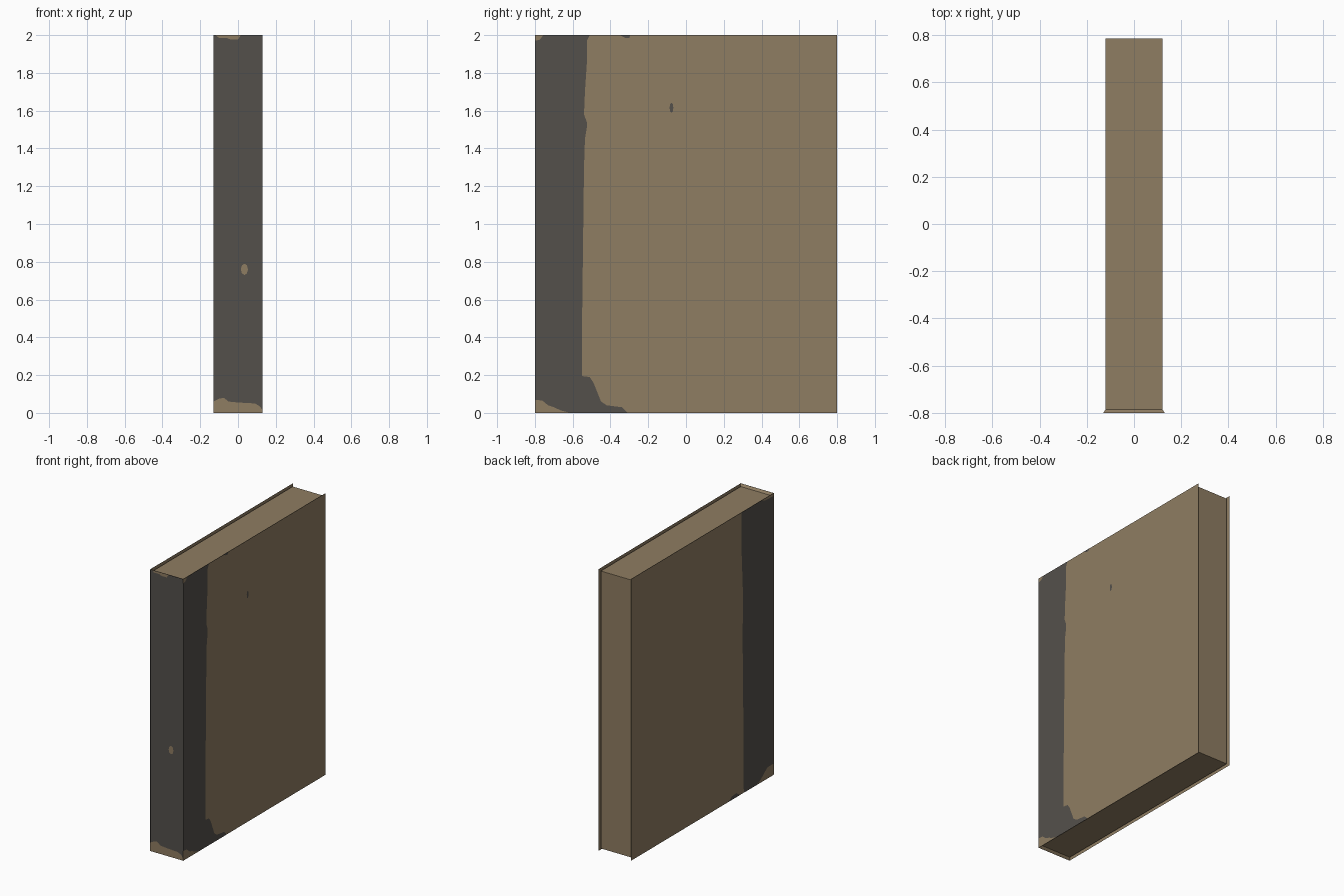
import bpy, math

if "Cube" in bpy.data.objects:
    bpy.data.objects.remove(bpy.data.objects["Cube"])

W, D, H = 0.13, 0.80, 2.0      # half width, half depth, height of the cover
PW, PD, PZ = 0.12, 0.785, 0.015  # page block half width, half depth, z inset
LIFT = 0.0005                  # spacing of the painted plates


def material(name, srgb):
    lin = [((c / 255 + 0.055) / 1.055) ** 2.4 for c in srgb]
    m = bpy.data.materials.new(name)
    m.diffuse_color = (*lin, 1)
    m.use_nodes = True
    m.node_tree.nodes["Principled BSDF"].inputs["Base Color"].default_value = m.diffuse_color
    return m


tan = material("worn tan", (143, 125, 98))
dark = material("dark leather", (84, 80, 75))


def mesh_object(name, verts, faces, mat):
    me = bpy.data.meshes.new(name)
    me.from_pydata(verts, [], faces)
    me.materials.append(mat)
    ob = bpy.data.objects.new(name, me)
    bpy.context.collection.objects.link(ob)
    return ob


def plate(name, side, outline, mat, layer=0):
    """Flat sheet on the right, left or spine plane; outline is (u, z)."""
    off = (layer - 2) * LIFT
    if side == "spine":
        pts, out = [(u, -D - off, z) for u, z in outline], (0, -1, 0)
    else:
        s = 1 if side == "right" else -1
        pts, out = [(s * (W + off), u, z) for u, z in outline], (s, 0, 0)
    ob = mesh_object(name, pts, [range(len(pts))], mat)
    n = ob.data.polygons[0].normal
    if sum(a * b for a, b in zip(n, out)) < 0:
        ob.data.flip_normals()
    return ob


def spot(u, z, ru, rz):
    return [(u + ru * math.cos(math.tau * i / 8), z + rz * math.sin(math.tau * i / 8))
            for i in range(8)]


# page block, flaring out to meet the spine
rings = [(W, -D, 0), (PW, -PD, PZ), (PW, PD, PZ)]
verts = [(x, y, z) for w, y, i in rings
         for x, z in ((-w, i), (w, i), (w, H - i), (-w, H - i))]
faces = [(r * 4 + k, r * 4 + (k + 1) % 4, r * 4 + 4 + (k + 1) % 4, r * 4 + 4 + k)
         for r in range(2) for k in range(4)] + [(11, 10, 9, 8)]
pages = mesh_object("page_block", verts, faces, tan)
pages.data.flip_normals()

# thin cover boards and spine
board = [(-D, 0), (D, 0), (D, H), (-D, H)]
plate("right_cover", "right", board, tan)
plate("left_cover", "left", board, tan)
plate("spine", "spine", [(-W, 0), (W, 0), (W, H), (-W, H)], dark, 1)

# dark leather wrapped over the right cover, with its ragged edge
plate("right_leather", "right", [
    (-D, 0), (-.31, 0), (-.34, .03), (-.42, .04), (-.45, .06), (-.49, .16), (-.51, .19),
    (-.55, .195), (-.55, .5), (-.545, .9), (-.54, 1.3), (-.535, 1.45), (-.525, 1.51),
    (-.525, 1.54), (-.54, 1.58), (-.535, 1.7), (-.525, 1.85), (-.525, 1.97),
    (-.51, H), (-D, H)], dark, 1)
plate("right_top_stain", "right", [(-.35, H), (-.32, 1.985), (-.30, 1.985), (-.295, H)], dark, 1)
plate("right_spot", "right", spot(-.077, 1.615, .01, .027), dark, 1)

# dark leather on the left cover
plate("left_leather", "left", [
    (-D, 0), (-.47, 0), (-.46, .04), (-.46, .4), (-.455, .8), (-.45, 1.1), (-.455, 1.4),
    (-.44, 1.7), (-.435, H), (-D, H)], dark, 1)
plate("left_bottom_stain", "left", [(-.42, 0), (-.38, .03), (-.33, .025), (-.29, 0)], dark, 1)

# worn corners where tan shows through
plate("right_bottom_wear", "right", [
    (-D, 0), (-.61, 0), (-.66, .012), (-.70, .03), (-.73, .04), (-.76, .065), (-D, .07)], tan, 2)
plate("right_top_wear", "right", [(-D, H), (-D, 1.97), (-.775, 1.975), (-.755, H)], tan, 2)
plate("left_bottom_wear", "left", [
    (-D, 0), (-.60, 0), (-.64, .015), (-.67, .035), (-.70, .06), (-.73, .08), (-D, .08)], tan, 2)
plate("left_top_wear", "left", [(-D, H), (-D, 1.98), (-.70, 1.985), (-.66, H)], tan, 2)

# wear on the spine
plate("spine_bottom_wear", "spine", [
    (-W, 0), (W, 0), (W, .015), (.115, .035), (.09, .05), (0, .055), (-.05, .06),
    (-.075, .08), (-.10, .075), (-W, .06)], tan, 2)
plate("spine_top_wear", "spine", [
    (-.12, H), (-.10, 1.985), (-.06, 1.985), (-.04, 1.977), (0, 1.977), (.015, H)], tan, 2)
plate("spine_spot", "spine", spot(.034, .76, .019, .03), tan, 2)
